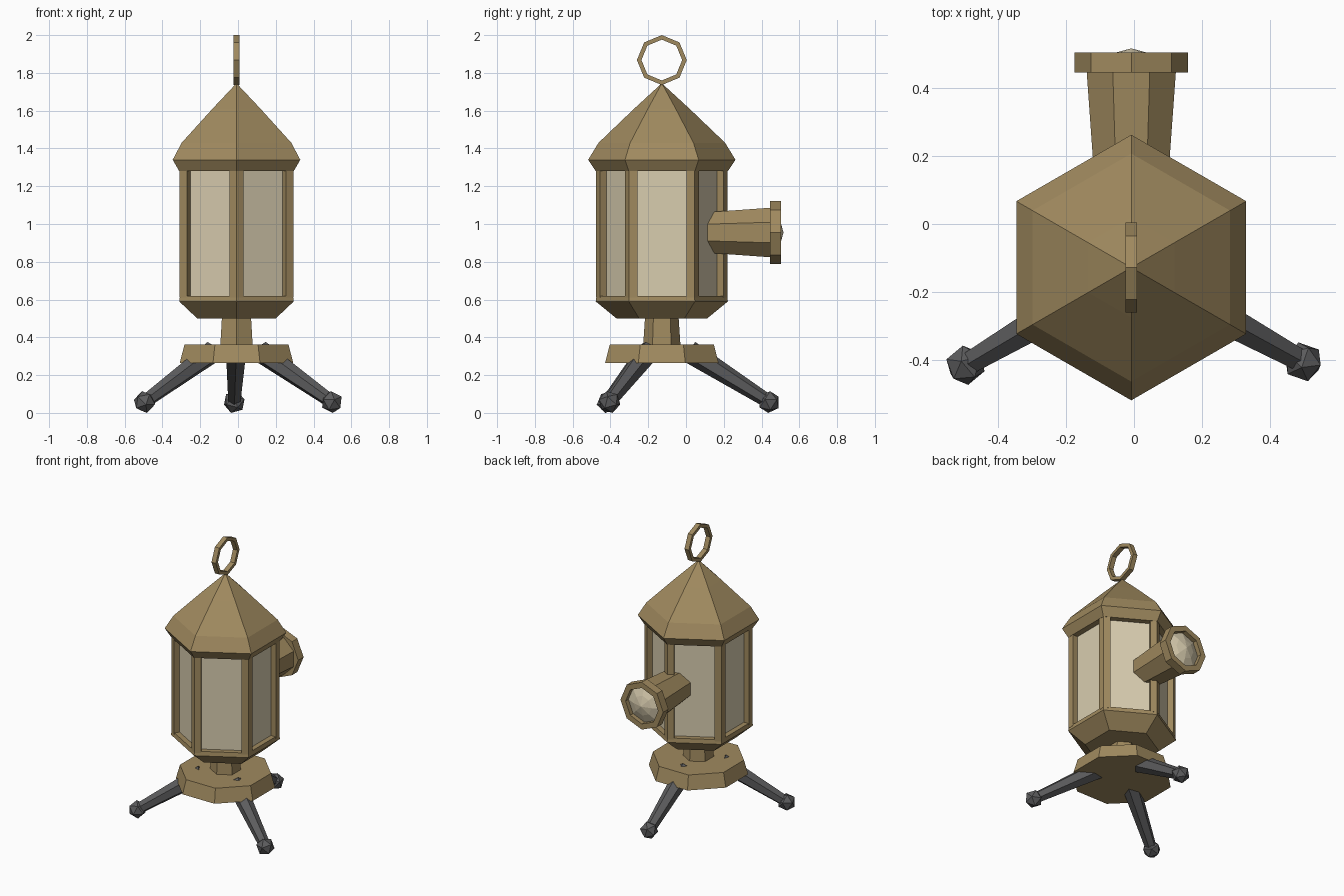
import bpy, bmesh, math
from mathutils import Vector, Matrix

if "Cube" in bpy.data.objects:
    bpy.data.objects.remove(bpy.data.objects["Cube"])

CX, CY = -0.008, -0.128   # lantern axis
AXIS = Vector((CX, CY, 0))
UP = Vector((0, 0, 1))


def material(name, rgb):
    m = bpy.data.materials.new(name)
    m.diffuse_color = (*rgb, 1)
    m.use_nodes = True
    m.node_tree.nodes["Principled BSDF"].inputs["Base Color"].default_value = m.diffuse_color
    return m


BRASS = material("antique brass", (0.352, 0.254, 0.114))
GLASS = material("cream glass", (0.69, 0.61, 0.43))
IRON = material("dark iron", (0.107, 0.107, 0.11))


def finish(name, bm, mat):
    bmesh.ops.recalc_face_normals(bm, faces=bm.faces)
    me = bpy.data.meshes.new(name)
    bm.to_mesh(me)
    bm.free()
    me.materials.append(mat)
    ob = bpy.data.objects.new(name, me)
    bpy.context.collection.objects.link(ob)
    return ob


def turned(name, mat, sides, profile, origin=AXIS, axis=UP, phase=90, closed=False):
    """Sweep (radius, height) points round an axis; a closed profile makes a ring."""
    rot = Matrix.Identity(3) if axis == UP else axis.to_track_quat('Z', 'Y').to_matrix()
    bm = bmesh.new()
    rings = []
    for r, h in profile:
        if r == 0:
            rings.append([bm.verts.new(origin + rot @ Vector((0, 0, h)))] * sides)
            continue
        ring = []
        for i in range(sides):
            a = math.radians(phase) + math.tau * i / sides
            ring.append(bm.verts.new(origin + rot @ Vector((r * math.cos(a), r * math.sin(a), h))))
        rings.append(ring)
    pairs = list(zip(rings, rings[1:]))
    if closed:
        pairs.append((rings[-1], rings[0]))
    for lo, hi in pairs:
        for i in range(sides):
            j = (i + 1) % sides
            corners = list(dict.fromkeys([lo[i], lo[j], hi[j], hi[i]]))
            bm.faces.new(corners)
    if not closed:
        for ring, (r, _) in ((rings[0], profile[0]), (rings[-1], profile[-1])):
            if r > 0:
                bm.faces.new(ring)
    return finish(name, bm, mat)


# Lantern body, all hexagonal
turned("roof", BRASS, 6, [(0.35, 1.28), (0.39, 1.34), (0.335, 1.43), (0.147, 1.61), (0, 1.745)])
turned("glass_panes", GLASS, 6, [(0.304, 0.60), (0.304, 1.30)])
turned("lower_tray", BRASS, 6, [(0.24, 0.50), (0.35, 0.59), (0.345, 0.62)])
turned("neck", BRASS, 6, [(0.10, 0.34), (0.088, 0.52)])

# Angled corner posts wrapping each hexagon corner
R, W, D = 0.348, 0.044, 0.05
for k in range(6):
    corner = [Vector((R * math.cos(a), R * math.sin(a), 0))
              for a in (math.radians(90 + 60 * (k + s)) for s in (-1, 0, 1))]
    v = corner[1]
    sides = []
    for other in (corner[0], corner[2]):
        p = v + (other - v).normalized() * W
        n = ((other + v) / 2).normalized()
        sides.append((p, p - n * D))
    outline = [v, sides[0][0], sides[0][1], v * 0.8, sides[1][1], sides[1][0]]
    bm = bmesh.new()
    face = bm.faces.new([bm.verts.new(AXIS + p + UP * 0.61) for p in outline])
    top = bmesh.ops.extrude_face_region(bm, geom=[face])["geom"]
    bmesh.ops.translate(bm, vec=UP * 0.68, verts=[g for g in top if isinstance(g, bmesh.types.BMVert)])
    finish(f"corner_post_{k + 1}", bm, BRASS)

# Carrying ring on the roof tip
turned("hanging_ring", BRASS, 8,
       [(0.132, -0.017), (0.132, 0.017), (0.108, 0.017), (0.108, -0.017)],
       Vector((CX, CY, 1.868)), Vector((1, 0, 0)), closed=True)

# Projecting tube, rim and lens at the back
BACK = Vector((0, 1, 0))
TUBE = Vector((CX, 0, 0.955))
turned("lens_tube", BRASS, 8, [(0.111, 0.05), (0.142, 0.45)], TUBE, BACK, 22.5)
turned("lens_rim", BRASS, 8, [(0.167, 0.445), (0.167, 0.504), (0.127, 0.504), (0.127, 0.445)],
       TUBE, BACK, closed=True)
turned("lens", GLASS, 8, [(0.128, 0.452), (0.128, 0.472), (0.07, 0.497), (0, 0.516)], TUBE, BACK)

# Octagonal base plate
turned("base_plate", BRASS, 8, [(0.325, 0.265), (0.298, 0.362)], phase=22.5)

# Three splayed legs with faceted ball feet
for k, (x, y) in enumerate([(-0.495, -0.415), (0.497, -0.405), (-0.02, 0.44)]):
    foot = Vector((x, y, 0.058))
    out = (Vector((x, y, 0)) - AXIS).normalized()
    hip = AXIS + out * 0.145 + UP * 0.325
    d = hip - foot
    turned(f"leg_{k + 1}", IRON, 6, [(0.036, 0), (0.06, d.length)], foot, d.normalized())
    bm = bmesh.new()
    bmesh.ops.create_icosphere(bm, subdivisions=1, radius=0.06,
                               matrix=Matrix.Translation(foot) @ d.to_track_quat('Z', 'Y').to_matrix().to_4x4())
    low = min(v.co.z for v in bm.verts)
    bmesh.ops.translate(bm, vec=UP * -low, verts=bm.verts)
    finish(f"foot_{k + 1}", bm, IRON)
